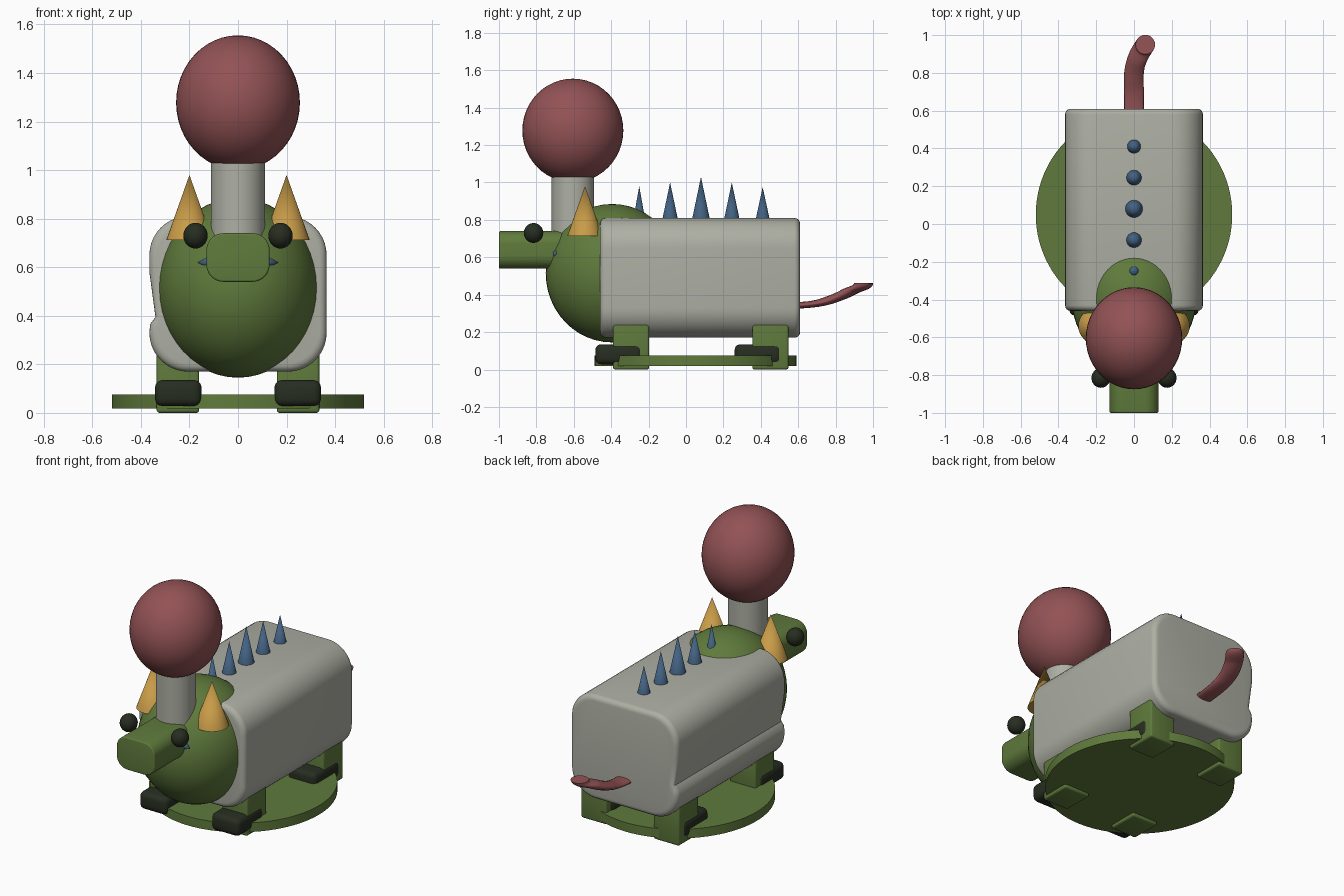
import bpy, bmesh, math
from mathutils import Vector

cube = bpy.data.objects.get("Cube")
if cube:
    bpy.data.objects.remove(cube, do_unlink=True)


def material(name, rgb):
    m = bpy.data.materials.new(name)
    m.use_nodes = True
    m.diffuse_color = (*rgb, 1)
    m.node_tree.nodes["Principled BSDF"].inputs["Base Color"].default_value = (*rgb, 1)
    return m


RED = material("dusty red", (0.29, 0.085, 0.09))
GREY = material("warm grey", (0.42, 0.43, 0.37))
GREEN = material("moss green", (0.115, 0.195, 0.045))
GOLD = material("gold", (0.58, 0.33, 0.065))
BLUE = material("slate blue", (0.055, 0.12, 0.22))
DARK = material("dark green", (0.02, 0.027, 0.015))


def finish(name, mat, smooth=True):
    ob = bpy.context.object
    ob.name = name
    ob.data.materials.append(mat)
    if smooth:
        bpy.ops.object.shade_smooth_by_angle(angle=math.radians(35))
    return ob


def ellipsoid(name, mat, loc, radii):
    bpy.ops.mesh.primitive_uv_sphere_add(segments=48, ring_count=24, location=loc)
    bpy.context.object.scale = radii
    return finish(name, mat)


def cylinder(name, mat, loc, radii, depth, verts=64):
    bpy.ops.mesh.primitive_cylinder_add(vertices=verts, radius=1, depth=depth, location=loc)
    bpy.context.object.scale = (*radii, 1)
    return finish(name, mat)


def cone(name, mat, base, tip, radius):
    base, tip = Vector(base), Vector(tip)
    axis = tip - base
    bpy.ops.mesh.primitive_cone_add(vertices=32, radius1=radius, radius2=0,
                                    depth=axis.length, location=(base + tip) / 2)
    bpy.context.object.rotation_euler = axis.to_track_quat('Z', 'Y').to_euler()
    return finish(name, mat)


def box(name, mat, low, high, bevel, segments=3):
    low, high = Vector(low), Vector(high)
    bpy.ops.mesh.primitive_cube_add(size=1, location=(low + high) / 2)
    ob = bpy.context.object
    bm = bmesh.new()
    bm.from_mesh(ob.data)
    bmesh.ops.scale(bm, vec=high - low, verts=bm.verts)
    bmesh.ops.bevel(bm, geom=bm.edges[:], offset=bevel, segments=segments,
                    affect='EDGES', profile=0.5)
    bm.to_mesh(ob.data)
    bm.free()
    return finish(name, mat)


def rounded_profile(x, low, high, radius, steps=10):
    """Rounded rectangle, anticlockwise from the right side."""
    points = []
    corners = [(x, high), (-x, high), (-x, low), (x, low)]
    for i, (cx, cz) in enumerate(corners):
        ox = cx - math.copysign(radius, cx)
        oz = cz - radius if cz == high else cz + radius
        for k in range(steps + 1):
            a = math.pi / 2 * (i + k / steps)
            points.append((ox + radius * math.cos(a), oz + radius * math.sin(a)))
    return points


def loft_y(name, mat, profile, y0, y1, bevel):
    """Run a profile along y with rounded end edges."""
    half_x = max(p[0] for p in profile)
    mid = (max(p[1] for p in profile) + min(p[1] for p in profile)) / 2
    half_z = max(p[1] for p in profile) - mid
    arc = [math.pi / 2 * k / 4 for k in range(5)]
    rings = [(y0 + bevel * (1 - math.sin(a)), bevel * (1 - math.cos(a))) for a in reversed(arc)]
    rings = [(y0 + bevel * (1 - math.cos(a)), bevel * (1 - math.sin(a))) for a in arc]
    rings += [(y0 + y1 - y, inset) for y, inset in reversed(rings)]
    bm = bmesh.new()
    loops = [[bm.verts.new((x * (1 - d / half_x), y, mid + (z - mid) * (1 - d / half_z)))
              for x, z in profile] for y, d in rings]
    n = len(profile)
    for a, b in zip(loops, loops[1:]):
        for i in range(n):
            bm.faces.new((a[i], a[(i + 1) % n], b[(i + 1) % n], b[i]))
    bm.faces.new(loops[0])
    bm.faces.new(loops[-1])
    bmesh.ops.recalc_face_normals(bm, faces=bm.faces)
    mesh = bpy.data.meshes.new(name)
    bm.to_mesh(mesh)
    bm.free()
    ob = bpy.data.objects.new(name, mesh)
    bpy.context.collection.objects.link(ob)
    bpy.ops.object.select_all(action='DESELECT')
    ob.select_set(True)
    bpy.context.view_layer.objects.active = ob
    return finish(name, mat)


# Body, with a shallow groove low along one side
outline = rounded_profile(0.365, 0.17, 0.81, 0.16)
outline[22:22] = [(-0.365, 0.58), (-0.34, 0.395), (-0.362, 0.365)]
loft_y("body", GREY, outline, -0.46, 0.61, 0.03)

# Head, snout, neck and ball
ellipsoid("head", GREEN, (0, -0.395, 0.515), (0.33, 0.355, 0.37))
loft_y("snout", GREEN, rounded_profile(0.13, 0.54, 0.74, 0.07), -1.0, -0.55, 0.008)
cylinder("neck", GREY, (0, -0.605, 0.85), (0.112, 0.114), 0.42, 48)
ellipsoid("ball", RED, (0, -0.605, 1.278), (0.255, 0.27, 0.277))

# Paired face parts and legs
for side, s in (("left", 1), ("right", -1)):
    ellipsoid(side + "_eye", DARK, (s * 0.175, -0.815, 0.73), (0.05, 0.052, 0.053))
    cone(side + "_horn", GOLD, (s * 0.2, -0.54, 0.713), (s * 0.2, -0.54, 0.98), 0.095)
    cone(side + "_cheek_stud", BLUE, (s * 0.12, -0.69, 0.62), (s * 0.168, -0.71, 0.62), 0.023)
    inner, outer = sorted((s * 0.16, s * 0.335))
    foot_a, foot_b = sorted((s * 0.15, s * 0.342))
    for end, y in (("front", -0.39), ("back", 0.355)):
        box(f"{end}_{side}_leg", GREEN, (inner, y, 0), (outer, y + 0.193, 0.26), 0.012)
        shift = -0.095
        box(f"{end}_{side}_foot", DARK, (foot_a, y + shift, 0.028),
            (foot_b, y + shift + 0.25, 0.135), 0.03)

# Row of back spikes, tallest in the middle
spikes = [(-0.25, 0.98, 0.032), (-0.085, 1.0, 0.042), (0.08, 1.03, 0.048),
          (0.245, 1.0, 0.042), (0.41, 0.975, 0.038)]
for i, (y, top, radius) in enumerate(spikes):
    cone(f"back_spike_{i + 1}", BLUE, (0, y, 0.8), (0, y, top), radius)

# Round base
cylinder("base_disc", GREEN, (0, 0.05, 0.047), (0.52, 0.54), 0.056, 96)

# Tail: a round tube squashed in height
curve = bpy.data.curves.new("tail", 'CURVE')
curve.dimensions = '3D'
curve.bevel_depth = 0.052
curve.bevel_resolution = 6
curve.use_fill_caps = True
path = [(0, -0.04, 0), (0, 0.1, 0.04), (0, 0.2, 0.13), (0.02, 0.28, 0.24), (0.06, 0.35, 0.37)]
spline = curve.splines.new('BEZIER')
spline.bezier_points.add(len(path) - 1)
for point, co in zip(spline.bezier_points, path):
    point.co = co
    point.handle_left_type = point.handle_right_type = 'AUTO'
end = spline.bezier_points[-1]
end.handle_left_type = end.handle_right_type = 'FREE'
end.handle_left = (0.058, 0.345, 0.29)
end.handle_right = (0.062, 0.355, 0.45)
tail = bpy.data.objects.new("tail", curve)
tail.location = (0, 0.6, 0.34)
tail.scale = (1, 1, 0.33)
curve.materials.append(RED)
bpy.context.collection.objects.link(tail)
